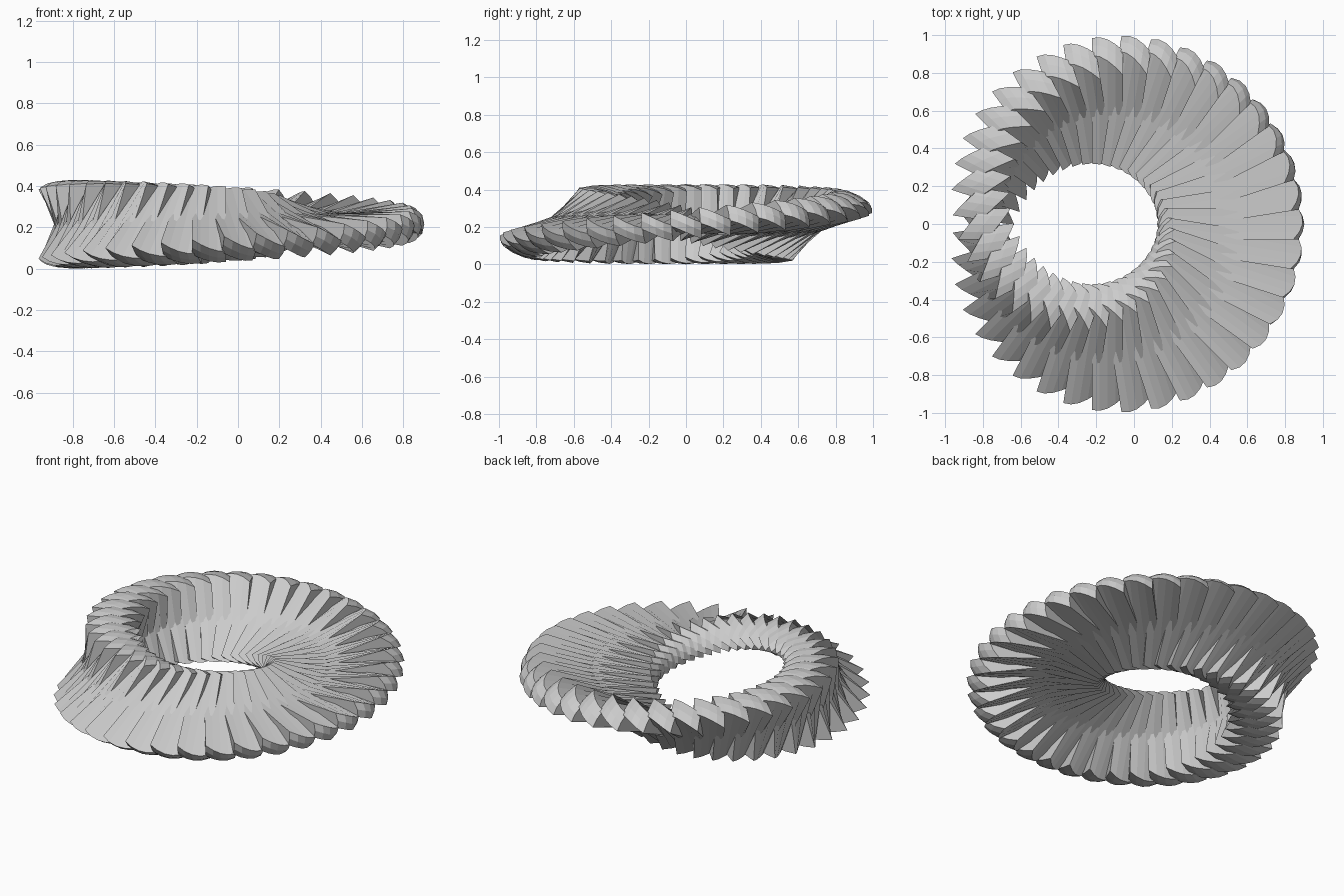
import bpy, bmesh, math
from mathutils import Vector

cube = bpy.data.objects.get("Cube")
if cube:
    bpy.data.objects.remove(cube, do_unlink=True)

COUNT = 40                            # slats around the ring
CENTRE = Vector((-0.14, 0, 0.215))    # middle of the ring
RADIUS = 0.652                        # centre line of the band
HALF_LEN = 0.39                       # slat half length to the ridge at its tip
SHOULDER = 0.38                       # slat half length at its flat faces
HALF_THICK = 0.08
HALF_WIDTH = 0.083
HEIGHT_RATIO = 0.55                   # the band is flatter than it is wide
LOCAL_TWIST = math.radians(-10)       # each slat twists against the band

# Single grey finish
grey = bpy.data.materials.new("light_grey")
grey.use_nodes = True
grey.diffuse_color = (0.6, 0.6, 0.6, 1)
grey.node_tree.nodes["Principled BSDF"].inputs["Base Color"].default_value = (0.6, 0.6, 0.6, 1)

# Slat cross-section: flat bar with a shallow ridge at both tips
SECTION = [(HALF_LEN, 0), (SHOULDER, HALF_THICK), (-SHOULDER, HALF_THICK),
           (-HALF_LEN, 0), (-SHOULDER, -HALF_THICK), (SHOULDER, -HALF_THICK)]


def add_slat(bm, theta):
    """One rounded, twisted slat, tilted by half its ring angle."""
    radial = Vector((math.cos(theta), math.sin(theta), 0))
    tangent = Vector((-math.sin(theta), math.cos(theta), 0))
    rings = []
    for s in (-1, -0.5, 0, 0.5, 1):
        tilt = theta / 2 + LOCAL_TWIST * s
        c, n = math.cos(tilt), math.sin(tilt)
        taper = 1 - 0.08 * s * s
        ring = []
        for u, v in SECTION:
            u *= taper
            co = CENTRE + radial * (RADIUS + u * c - v * n) + tangent * (s * HALF_WIDTH)
            co.z += (u * n + v * c) * HEIGHT_RATIO
            ring.append(bm.verts.new(co))
        rings.append(ring)
    for a, b in zip(rings, rings[1:]):
        for i in range(6):
            j = (i + 1) % 6
            bm.faces.new((a[i], a[j], b[j], b[i]))
    bm.faces.new(rings[0][::-1])
    bm.faces.new(rings[-1])


# Half-twisted ring of slats
bm = bmesh.new()
for k in range(COUNT):
    add_slat(bm, 2 * math.pi * k / COUNT)
bmesh.ops.recalc_face_normals(bm, faces=bm.faces)

mesh = bpy.data.meshes.new("twisted_slat_ring")
bm.to_mesh(mesh)
bm.free()
mesh.materials.append(grey)
ring_obj = bpy.data.objects.new("twisted_slat_ring", mesh)
bpy.context.scene.collection.objects.link(ring_obj)
